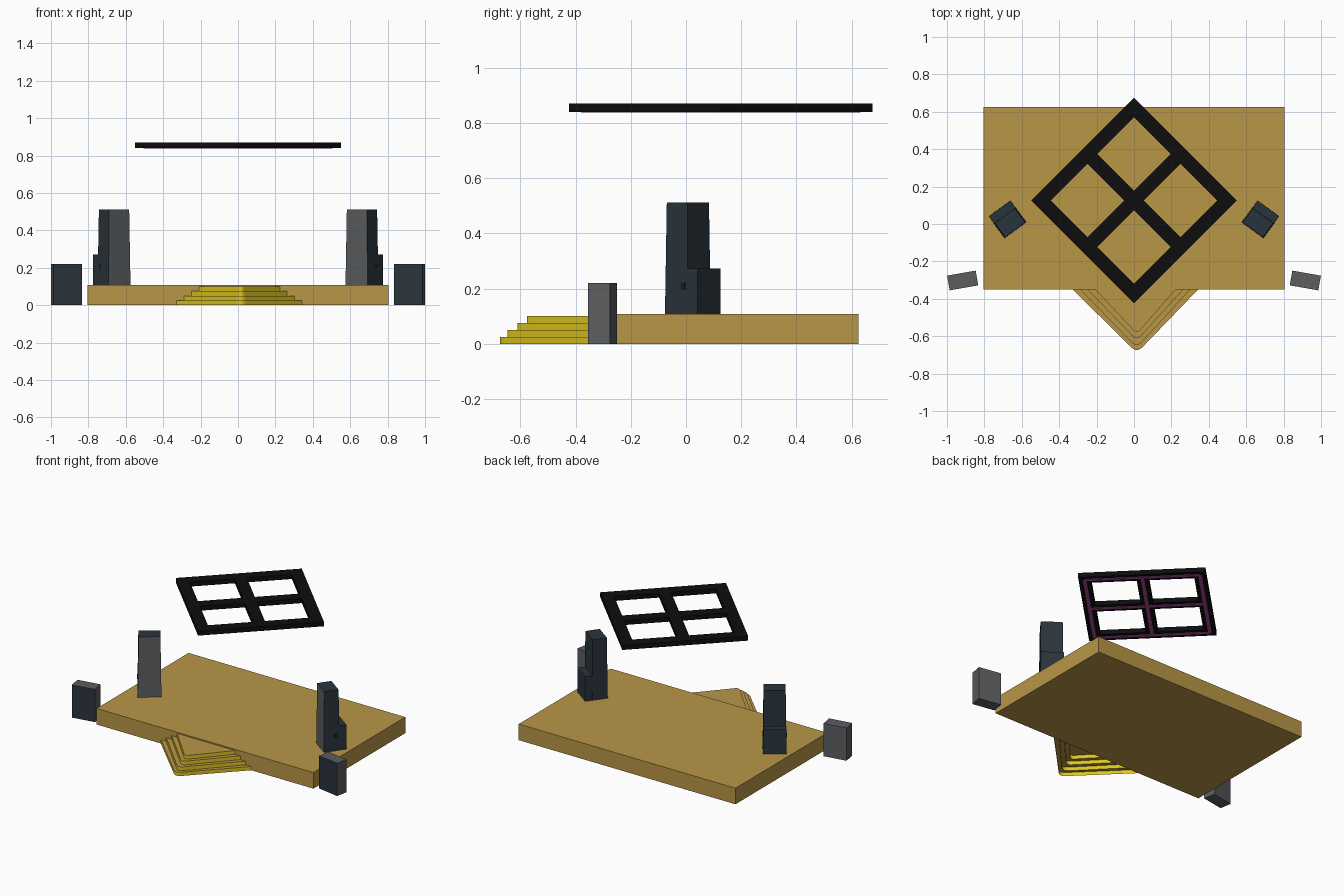
import bpy, bmesh, math
from mathutils import Vector

if "Cube" in bpy.data.objects:
    bpy.data.objects.remove(bpy.data.objects["Cube"])


def mat(name, r, g, b):
    lin = [((c / 255 + 0.055) / 1.055) ** 2.4 if c > 10 else c / 255 / 12.92 for c in (r, g, b)]
    m = bpy.data.materials.new(name)
    m.diffuse_color = (*lin, 1)
    m.use_nodes = True
    m.node_tree.nodes["Principled BSDF"].inputs["Base Color"].default_value = m.diffuse_color
    return m


TAN = mat("stage_tan", 184, 150, 71)
YELLOW = mat("step_yellow", 222, 197, 30)
SLATE = mat("speaker_slate", 42, 52, 60)
GREY = mat("speaker_grey", 91, 93, 96)
BLACK = mat("truss_black", 13, 13, 13)
PURPLE = mat("light_purple", 170, 75, 155)
DARK = mat("handle_dark", 24, 29, 33)


def finish(name, bm, mats, loc=(0, 0, 0), rot=0):
    me = bpy.data.meshes.new(name)
    bm.to_mesh(me)
    bm.free()
    for m in mats:
        me.materials.append(m)
    ob = bpy.data.objects.new(name, me)
    ob.location = loc
    ob.rotation_euler.z = rot
    bpy.context.collection.objects.link(ob)
    return ob


def block(name, x, y, z, mats, loc=(0, 0, 0), rot=0, taper=1.0):
    """Box between x, y, z ranges; the top is scaled by taper.
    A second material goes on the front (-y) face."""
    bm = bmesh.new()
    bmesh.ops.create_cube(bm, size=1)
    cx, cy = sum(x) / 2, sum(y) / 2
    for v in bm.verts:
        s = taper if v.co.z > 0 else 1
        v.co = (cx + v.co.x * (x[1] - x[0]) * s,
                cy + v.co.y * (y[1] - y[0]) * s,
                z[1] if v.co.z > 0 else z[0])
    bm.normal_update()
    if len(mats) > 1:
        for f in bm.faces:
            f.material_index = int(f.normal.y < -0.9)
    return finish(name, bm, mats, loc, rot)


# Stage platform
block("stage_platform", (-0.805, 0.805), (-0.35, 0.625), (0, 0.108), [TAN])

# Corner steps: open shell of yellow risers and tan treads, rounded at the tip
BACK = -0.348


def step_outline(x0, x1, tip, f=0.09, n=6):
    reach = (-tip + BACK) / (1 - 0.5 * f)
    a, b = Vector((x0, BACK)), Vector((x1, BACK))
    v = Vector(((x0 + x1) / 2 + 0.008, BACK - reach))
    p, q = v.lerp(a, f), v.lerp(b, f)
    arc = [p.lerp(v, t / n).lerp(v.lerp(q, t / n), t / n) for t in range(n + 1)]
    return [a] + arc + [b]


steps = [(-0.33, 0.345, -0.674), (-0.29, 0.303, -0.647),
         (-0.25, 0.265, -0.611), (-0.21, 0.225, -0.576)]
bm = bmesh.new()
prev = None
for i, s in enumerate(steps):
    pts = step_outline(*s)
    low = [bm.verts.new((p.x, p.y, 0.025 * i)) for p in pts]
    top = [bm.verts.new((p.x, p.y, 0.025 * (i + 1))) for p in pts]
    for k in range(len(pts) - 1):
        bm.faces.new((low[k], low[k + 1], top[k + 1], top[k]))
        if prev:
            f = bm.faces.new((prev[k], prev[k + 1], low[k + 1], low[k]))
            f.material_index = 1
    prev = top
bm.faces.new(prev).material_index = 1
finish("corner_steps", bm, [YELLOW, TAN])

# Overhead truss: square window frame turned 45 degrees
CENTRE, TURN = (0, 0.126, 0), math.radians(45)
H, W = 0.389, 0.074
cuts = [-H, -H + W, -W / 2, W / 2, H - W, H]
bm = bmesh.new()
grid = [[bm.verts.new((x, y, 0.84)) for y in cuts] for x in cuts]
for i in range(5):
    for j in range(5):
        if not (i % 2 and j % 2):
            bm.faces.new((grid[i][j], grid[i + 1][j], grid[i + 1][j + 1], grid[i][j + 1]))
truss = finish("overhead_truss", bm, [BLACK], CENTRE, TURN)
sol = truss.modifiers.new("thickness", 'SOLIDIFY')
sol.thickness, sol.offset = 0.03, 1

# Light strips under the truss bars
for i, c in enumerate((-H + W / 2, 0, H - W / 2)):
    r, e = (c - 0.011, c + 0.011), (-H + W / 2, H - W / 2)
    block(f"light_strip_a{i}", r, e, (0.837, 0.841), [PURPLE], CENTRE, TURN)
    block(f"light_strip_b{i}", e, r, (0.8375, 0.841), [PURPLE], CENTRE, TURN)

# Speakers, mirrored left and right and turned towards the audience
for side, s in (("left", -1), ("right", 1)):
    # Tall speaker on the stage with a lower amplifier box behind it
    loc, rot = (s * 0.676, 0.025, 0), -s * math.radians(36)
    block(f"{side}_tower", (-0.0725, 0.0725), (-0.0725, 0.0275), (0.106, 0.512),
          [SLATE, GREY], loc, rot, 0.92)
    block(f"{side}_tower_back", (-0.0715, 0.0715), (0.015, 0.0725), (0.106, 0.272),
          [SLATE], loc, rot, 0.98)
    hx = s * 0.0705
    block(f"{side}_tower_handle", (hx - 0.003, hx + 0.003), (-0.003, 0.018),
          (0.195, 0.222), [DARK], loc, rot)
    # Small floor speaker beside the stage
    block(f"{side}_floor_speaker", (-0.0775, 0.0775), (-0.04, 0.04), (0, 0.22),
          [GREY, SLATE], (s * 0.916, -0.302, 0), -s * math.radians(10))
